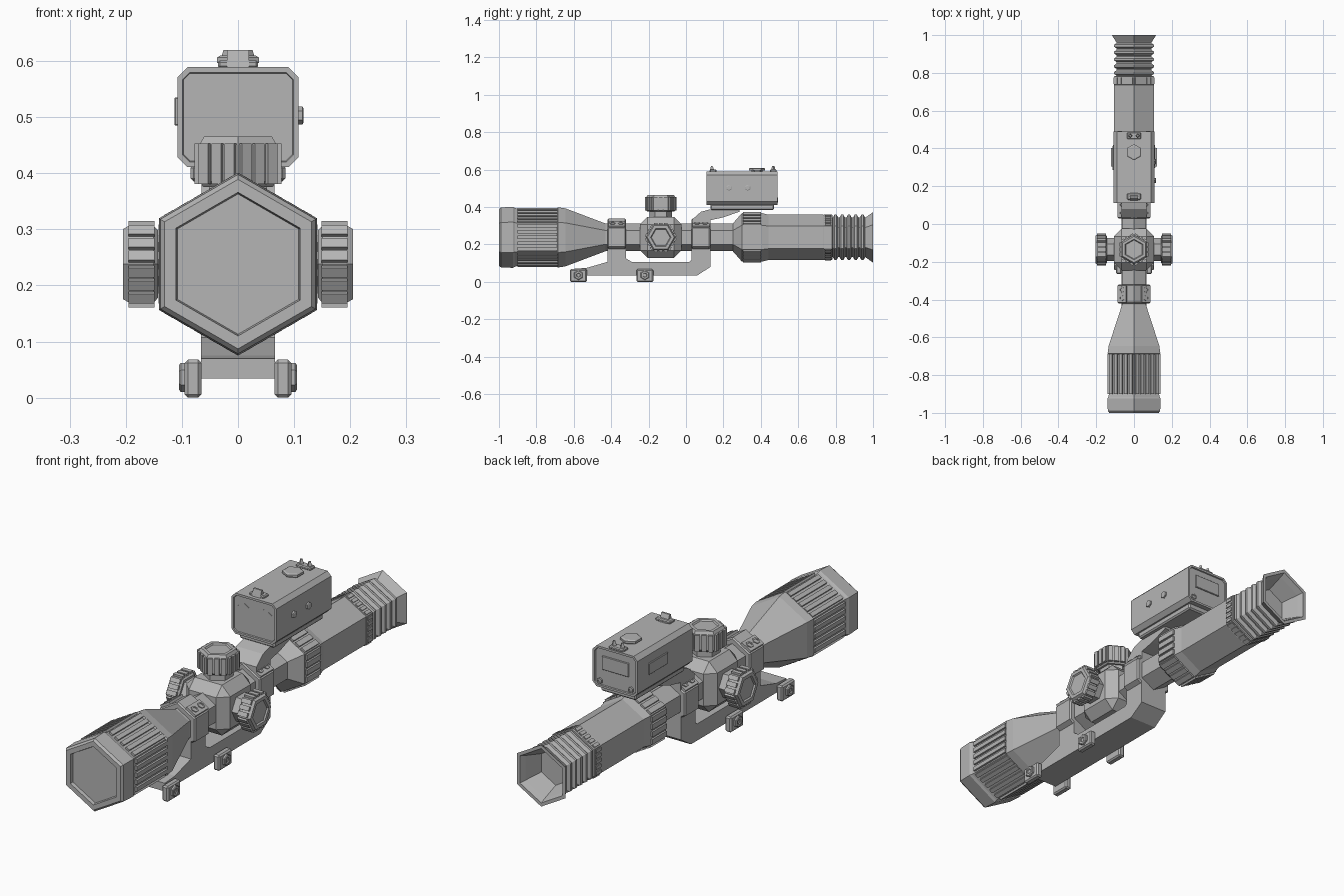
import bpy, bmesh, math
from mathutils import Matrix, Vector

if "Cube" in bpy.data.objects:
    bpy.data.objects.remove(bpy.data.objects["Cube"])

GREY = (0.46, 0.46, 0.46, 1)
mat = bpy.data.materials.new("matte grey")
mat.use_nodes = True
mat.diffuse_color = GREY
mat.node_tree.nodes["Principled BSDF"].inputs["Base Color"].default_value = GREY

X, Y, Z = Vector((1, 0, 0)), Vector((0, 1, 0)), Vector((0, 0, 1))
AXIS_Z = 0.238      # height of the optical axis
TURRET_Y = -0.135


def frame(origin, z, y):
    """Matrix whose local z and y point along the given directions."""
    m = Matrix((y.cross(z), y, z)).transposed().to_4x4()
    m.translation = origin
    return m


def finish(name, bm):
    bmesh.ops.recalc_face_normals(bm, faces=bm.faces)
    me = bpy.data.meshes.new(name)
    bm.to_mesh(me)
    bm.free()
    me.materials.append(mat)
    ob = bpy.data.objects.new(name, me)
    bpy.context.collection.objects.link(ob)
    return ob


def add_lathe(bm, profile, m, sides=6, squash=1):
    """Faceted turning: profile is (distance along axis, corner radius)."""
    rings = []
    for h, r in profile:
        ring = []
        for k in range(sides):
            a = math.pi / 2 + math.tau * k / sides
            ring.append(bm.verts.new(m @ Vector((squash * r * math.cos(a), r * math.sin(a), h))))
        rings.append(ring)
    for a, b in zip(rings, rings[1:]):
        for k in range(sides):
            n = (k + 1) % sides
            bm.faces.new((a[k], a[n], b[n], b[k]))
    bm.faces.new(rings[0][::-1])
    bm.faces.new(rings[-1])


def lathe(name, profile, m, **kw):
    bm = bmesh.new()
    add_lathe(bm, profile, m, **kw)
    return finish(name, bm)


def add_box(bm, size, m):
    bmesh.ops.create_cube(bm, size=1, matrix=m @ Matrix.Diagonal((*size, 1)))


def box(name, center, size, bevel=0):
    bm = bmesh.new()
    add_box(bm, size, Matrix.Translation(center))
    if bevel:
        bmesh.ops.bevel(bm, geom=bm.edges[:], offset=bevel, segments=1, affect='EDGES')
    return finish(name, bm)


def side_profile(name, points, half):
    """Extrude a (y, z) outline across x."""
    bm = bmesh.new()
    f = bm.faces.new([bm.verts.new((-half, y, z)) for y, z in points])
    ext = bmesh.ops.extrude_face_region(bm, geom=[f])["geom"]
    bmesh.ops.translate(bm, vec=(2 * half, 0, 0), verts=[v for v in ext if isinstance(v, bmesh.types.BMVert)])
    return finish(name, bm)


def ribs(name, m, r, h0, h1, count, height, fill=0.6):
    """Raised bars on all six flats of a hexagonal body."""
    bm = bmesh.new()
    pitch = r / count
    for k in range(6):
        turn = Matrix.Rotation(math.radians(60 * k), 4, 'Z')
        for i in range(count):
            t = (i - (count - 1) / 2) * pitch
            pos = Matrix.Translation((r * math.cos(math.pi / 6), t, (h0 + h1) / 2))
            add_box(bm, (2 * height, pitch * fill, h1 - h0), m @ turn @ pos)
    return finish(name, bm)


# Main tube: objective bell, tube, eyepiece, bellows and flared eyecup
scope = frame(Vector((0, 0, AXIS_Z)), Y, Z)
profile = [(-.985, .125), (-1, .128), (-1, .151), (-.99, .16), (-.925, .163), (-.915, .157),
           (-.9, .153), (-.69, .153), (-.685, .161), (-.645, .155), (-.43, .074), (.25, .074),
           (.295, .125), (.3, .13), (.405, .13), (.44, .121), (.735, .121)]
for i in range(5):
    y = .785 + i * .036
    profile += [(y, .106), (y + .009, .121), (y + .02, .121), (y + .029, .106)]
profile += [(.965, .11), (1, .135), (1, .119), (.975, .108), (.9, .08)]
lathe("scope_body", profile, scope)
ribs("objective_grip", scope, .153, -.9, -.688, 5, .009)
ribs("zoom_ring_grip", scope, .13, .305, .402, 4, .008, .7)
lathe("diopter_ring", [(.735, .118), (.738, .122), (.78, .122), (.783, .118)], scope)
ribs("diopter_ring_grip", scope, .121, .742, .776, 5, .005)

# Turret housing with one knob on top and one on each side
box("turret_housing", (0, TURRET_Y, AXIS_Z), (.212, .22, .22), .04)
for name, axis, start in (("top_knob", Z, .137), ("left_knob", X, .143), ("right_knob", -X, .143)):
    m = frame(Vector((0, TURRET_Y, AXIS_Z)) + axis * start, axis, Y)
    lathe(name + "_neck", [(-.045, .06), (.004, .06)], m)
    lathe(name, [(0, .07), (.008, .08), (.05, .08), (.062, .072), (.062, .055), (.056, .05)]
          if axis != Z else
          [(0, .07), (.01, .08), (.075, .08), (.09, .07), (.09, .055), (.084, .05)], m)
    ribs(name + "_grip", m, .08, .006, .078 if axis == Z else .052, 3, .008, .72)

# Two tube rings with screwed clamp plates
for name, y in (("front", -.37), ("rear", .08)):
    lathe(name + "_ring", [(y - .05, .094), (y - .044, .1), (y + .044, .1), (y + .05, .094)], scope)
    for side, s in (("left", 1), ("right", -1)):
        n = Vector((s * .5, 0, math.sqrt(.75)))
        bm = bmesh.new()
        tangent = Vector((s * math.sqrt(.75), 0, -.5))
        plate = frame(Vector((0, y, AXIS_Z)) + n * .087 + tangent * .018, n, Y)
        add_box(bm, (.052, .09, .02), plate)
        for dy in (-.022, .022):
            add_lathe(bm, [(.008, .016), (.014, .016), (.014, .009), (.011, .009)],
                      plate @ Matrix.Translation((0, dy, 0)))
        finish(f"{name}_ring_{side}_clamp", bm)

# Mount: base bar with two uprights
side_profile("mount_base", [(-.6, .034), (.06, .034), (.13, .08), (.13, .2), (.03, .2), (.03, .118),
                            (.018, .107), (-.29, .107), (-.32, .125), (-.32, .2), (-.42, .2),
                            (-.42, .107), (-.53, .075), (-.6, .07)], .066)

# Rail clamps with hexagonal nuts
for name, y in (("front", -.575), ("rear", -.22)):
    for side, s in (("left", 1), ("right", -1)):
        box(f"{name}_{side}_rail_clamp", (s * .08, y, .034), (.03, .09, .068), .006)
        lathe(f"{name}_{side}_nut", [(0, .026), (.011, .026), (.014, .022), (.014, .012), (.01, .01)],
              frame(Vector((s * .091, y, .036)), X * s, Z))

# Bracket carrying the rangefinder
side_profile("bracket", [(.035, .29), (.035, .335), (.08, .375), (.13, .388), (.285, .392), (.285, .375),
                         (.2, .345), (.13, .33), (.13, .29)], .065)
box("rangefinder_foot", (0, .3, .4), (.17, .34, .03), .006)

# Rangefinder housing: chamfered case with inset front and rear panels
bm = bmesh.new()
add_box(bm, (.216, .38, .178), Matrix.Translation((0, .3, .5)))
long_edges = [e for e in bm.edges if abs(e.verts[0].co.y - e.verts[1].co.y) > .1]
bmesh.ops.bevel(bm, geom=long_edges, offset=.018, segments=1, affect='EDGES')
bm.normal_update()
ends = [f for f in bm.faces if abs(f.normal.y) > .9]
bmesh.ops.inset_individual(bm, faces=ends, thickness=.01, depth=0)
bmesh.ops.inset_individual(bm, faces=ends, thickness=.002, depth=-.005)
finish("rangefinder_case", bm)
for side, s in (("left", 1), ("right", -1)):
    lathe(side + "_lens", [(0, .044), (.004, .044)], frame(Vector((s * .052, .118, .511)), -Y, Z), squash=.84)
    lathe(side + "_rear_screw", [(0, .013), (.01, .013), (.01, .007), (.007, .006)],
          frame(Vector((s * .075, .482, .438)), Y, Z))
box("rear_display", (0, .486, .52), (.13, .008, .06), .002)
box("side_panel", (-.109, .35, .51), (.009, .13, .05), .002)
for i, y in enumerate((.23, .33)):
    lathe(f"side_button_{i + 1}", [(0, .016), (.008, .016), (.01, .012)], frame(Vector((.107, y, .503)), X, Z))

# Top button and small open sights
lathe("top_button", [(0, .03), (.008, .03), (.008, .043), (.018, .043), (.022, .036)],
      frame(Vector((0, .38, .588)), Z, Y))
side_profile("front_sight", [(.125, .588), (.165, .588), (.15, .6), (.142, .62), (.134, .62)], .02)
box("front_sight_base", (0, .145, .594), (.072, .035, .014), .004)
box("rear_sight_base", (0, .467, .594), (.072, .035, .014), .004)
for side, s in (("left", 1), ("right", -1)):
    lathe(f"rear_sight_{side}_post", [(0, .014), (.03, .006)], frame(Vector((s * .02, .467, .59)), Z, Y), sides=4)
